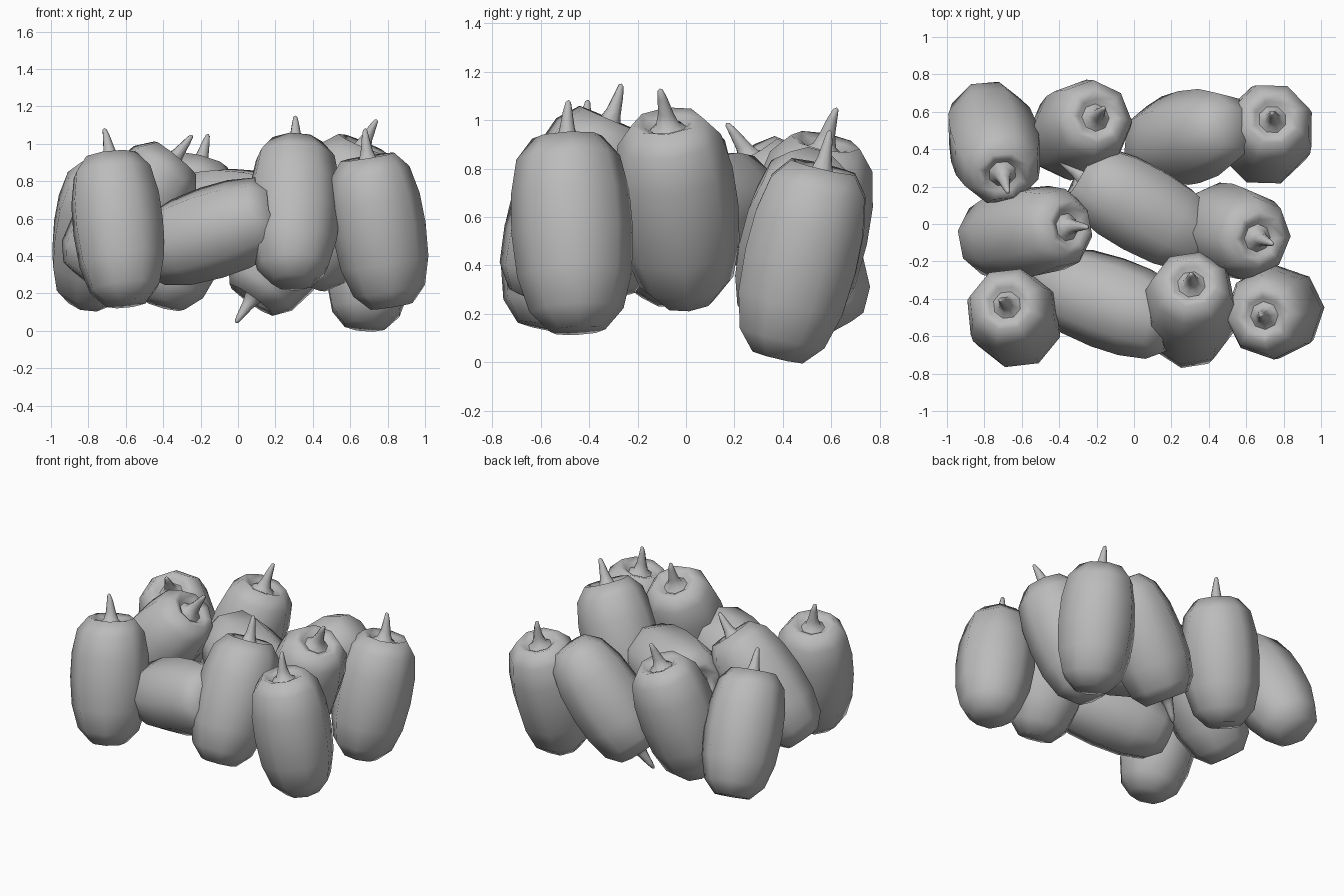
import bpy, bmesh, math
from mathutils import Vector, Matrix

cube = bpy.data.objects.get("Cube")
if cube:
    bpy.data.objects.remove(cube, do_unlink=True)

grey = bpy.data.materials.new("matte_grey")
grey.use_nodes = True
grey.diffuse_color = (0.5, 0.5, 0.5, 1)
grey.node_tree.nodes["Principled BSDF"].inputs["Base Color"].default_value = (0.5, 0.5, 0.5, 1)


def lathe(name, profile, sides, bend=0.0):
    """Spin (radius, height) points round z; bend leans the upper part sideways."""
    bm = bmesh.new()
    base = profile[0][1]
    rings = []
    for r, h in profile:
        shift = bend * (h - base) ** 2
        if r == 0:
            rings.append([bm.verts.new((shift, 0, h))])
        else:
            angles = [math.tau * i / sides for i in range(sides)]
            rings.append([bm.verts.new((r * math.cos(a) + shift, r * math.sin(a), h)) for a in angles])
    for low, high in zip(rings, rings[1:]):
        for i in range(sides):
            j = (i + 1) % sides
            corners = [low[i % len(low)], low[j % len(low)], high[j % len(high)], high[i % len(high)]]
            bm.faces.new(list(dict.fromkeys(corners)))
    bmesh.ops.recalc_face_normals(bm, faces=bm.faces)
    for f in bm.faces:
        f.smooth = True
    mesh = bpy.data.meshes.new(name)
    bm.to_mesh(mesh)
    bm.free()
    mesh.materials.append(grey)
    return mesh


# Long barrel-shaped body with a rounded base and a shallow dimple on top
body = lathe("fruit_body", [
    (0, -.42), (.115, -.415), (.195, -.33), (.238, -.18), (.252, 0),
    (.246, .16), (.215, .31), (.145, .395), (.10, .38), (.06, .35), (0, .345)], 8)
# Thin tapering stem, flared at the foot to blend into the dimple
stem = lathe("fruit_stem", [
    (.085, .355), (.048, .38), (.032, .43), (.02, .50), (.011, .54), (0, .548)], 8, 0.5)

# Centre of each fruit and the direction in which its stem points
fruits = {
    "front_right": ((-.64, -.505, .55), (-.06, .11, .54)),
    "front_lying": ((-.14, -.42, .525), (.88, -.32, .28)),
    "front_middle": ((.30, -.465, .64), (.01, .21, .49)),
    "front_left": ((.755, -.47, .54), (-.09, -.03, .55)),
    "middle_right": ((-.585, -.05, .62), (.34, .05, .42)),
    "centre": ((.05, .075, .62), (-.85, .48, .10)),
    "middle_left": ((.52, -.035, .635), (.21, -.06, .50)),
    "back_right": ((-.75, .44, .52), (.07, -.26, .48)),
    "back_middle_right": ((-.295, .50, .535), (.13, .10, .50)),
    "back_middle_left": ((.295, .465, .485), (-.57, -.14, -.81)),
    "back_left": ((.71, .475, .425), (.05, .14, .59)),
}

for n, (place, (centre, axis)) in enumerate(fruits.items()):
    turn = Vector(axis).to_track_quat('Z', 'Y').to_matrix().to_4x4()
    roll = Matrix.Rotation(n * 0.7, 4, 'Z')
    for part, mesh in (("fruit", body), ("stem", stem)):
        ob = bpy.data.objects.new(f"{place}_{part}", mesh)
        ob.matrix_world = Matrix.Translation(centre) @ turn @ roll
        bpy.context.collection.objects.link(ob)
